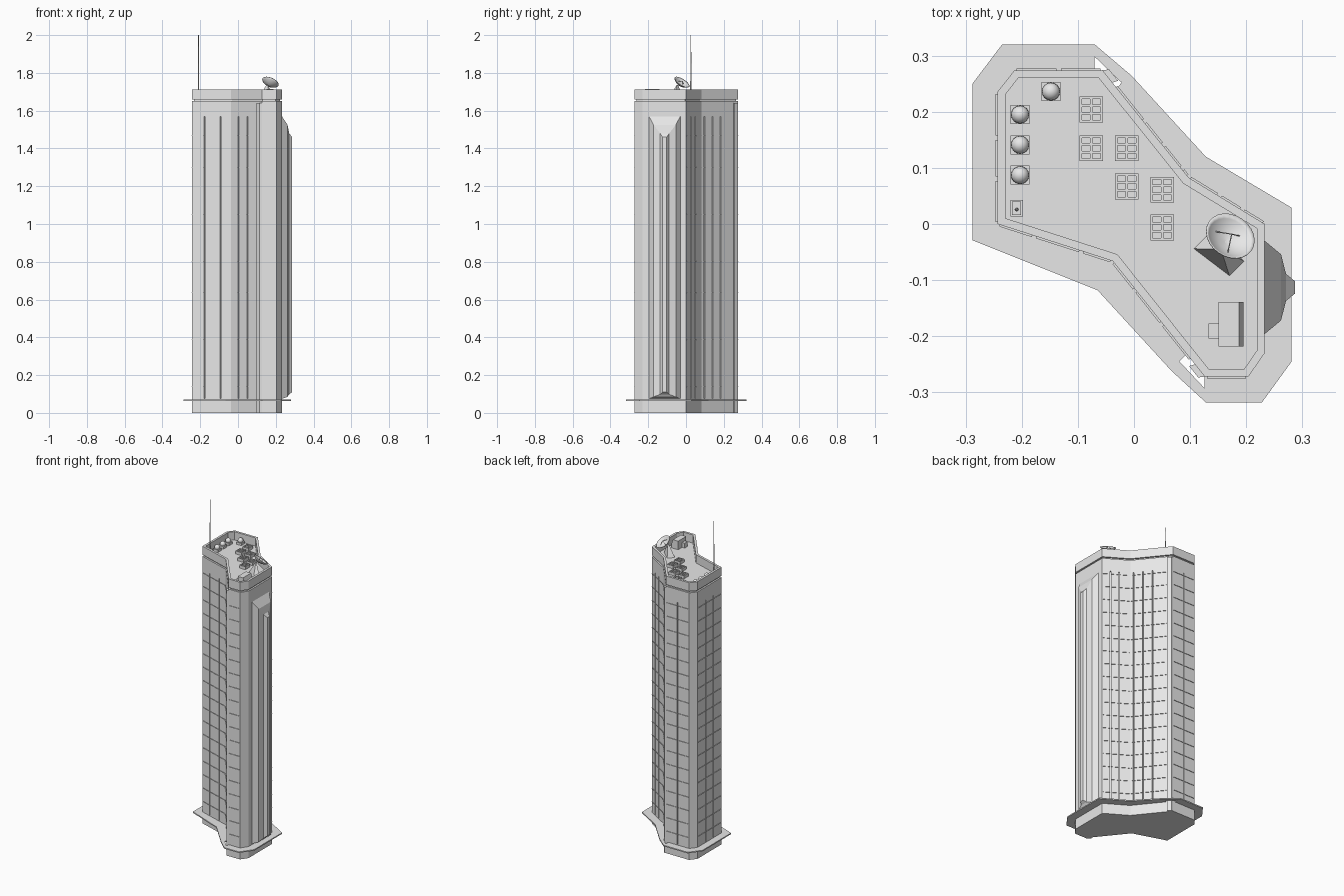
import bpy, bmesh, math
from mathutils import Vector, Matrix

if "Cube" in bpy.data.objects:
    bpy.data.objects.remove(bpy.data.objects["Cube"])

LIGHT = bpy.data.materials.new("pale concrete")
LIGHT.diffuse_color = (0.8, 0.8, 0.8, 1)
LIGHT.use_nodes = True
LIGHT.node_tree.nodes["Principled BSDF"].inputs["Base Color"].default_value = LIGHT.diffuse_color


def finish(name, bm):
    bmesh.ops.recalc_face_normals(bm, faces=bm.faces)
    me = bpy.data.meshes.new(name)
    bm.to_mesh(me)
    bm.free()
    ob = bpy.data.objects.new(name, me)
    bpy.context.collection.objects.link(ob)
    me.materials.append(LIGHT)
    return ob


def loft(bm, rings, caps=True, close=False):
    """Skin a list of equal-length point rings."""
    vs = [[bm.verts.new(p) for p in r] for r in rings]
    n = len(vs[0])
    pairs = list(zip(vs, vs[1:])) + ([(vs[-1], vs[0])] if close else [])
    for a, b in pairs:
        for i in range(n):
            j = (i + 1) % n
            bm.faces.new((a[i], a[j], b[j], b[i]))
    if caps and not close:
        bm.faces.new(vs[0][::-1])
        bm.faces.new(vs[-1])


def at(poly, z):
    return [(x, y, z) for x, y in poly]


def prism(name, poly, z0, z1):
    bm = bmesh.new()
    loft(bm, [at(poly, z0), at(poly, z1)])
    return finish(name, bm)


def inset(poly, d):
    out, n = [], len(poly)
    for i in range(n):
        p, a, b = Vector(poly[i]), Vector(poly[i - 1]), Vector(poly[(i + 1) % n])
        e, f = (p - a).normalized(), (b - p).normalized()
        n1, n2 = Vector((-e.y, e.x)), Vector((-f.y, f.x))
        q = p + (n1 + n2) * d / (1 + n1.dot(n2))
        out.append((q.x, q.y))
    return out


def add_box(bm, c, s, rot=0.0):
    m = Matrix.Translation(c) @ Matrix.Rotation(rot, 4, 'Z') @ Matrix.Diagonal((*s, 1))
    bmesh.ops.create_cube(bm, size=1, matrix=m)


def cut(target, cutter):
    cutter.hide_render = True
    cutter.hide_viewport = True
    mod = target.modifiers.new("opening", 'BOOLEAN')
    mod.operation, mod.object, mod.solver = 'DIFFERENCE', cutter, 'EXACT'


# Tower plan, counter-clockwise
PLAN = [(-0.243, 0.0), (-0.038, -0.066), (0.126, -0.272), (0.204, -0.272),
        (0.233, -0.23), (0.233, 0.0), (0.097, 0.083), (-0.056, 0.274),
        (-0.213, 0.274), (-0.243, 0.236)]
ROOF = 1.662
body = prism("tower_body", PLAN, 0, 1.65)
prism("shadow_gap", inset(PLAN, 0.010), 1.65, 1.66)
prism("roof_deck", inset(PLAN, 0.012), 1.655, ROOF)

# Parapet ring
bm = bmesh.new()
inner = inset(PLAN, 0.014)
loft(bm, [at(PLAN, 1.66), at(PLAN, 1.713), at(inner, 1.713), at(inner, 1.66)], close=True)
finish("parapet", bm)

# Street canopy with an opening beside each fin
CANOPY = [(-0.288, -0.029), (-0.065, -0.118), (0.067, -0.262), (0.128, -0.318),
          (0.228, -0.318), (0.281, -0.245), (0.281, 0.029), (0.128, 0.12),
          (-0.004, 0.264), (-0.07, 0.32), (-0.235, 0.32), (-0.288, 0.25)]
canopy = prism("canopy", CANOPY, 0.064, 0.071)
for i, hole in enumerate([
        [(-0.07, 0.298), (-0.07, 0.24), (-0.05, 0.22), (-0.022, 0.252)],
        [(0.081, -0.245), (0.126, -0.293), (0.126, -0.25), (0.105, -0.22)]]):
    cut(canopy, prism(f"canopy_cutter_{i}", hole, 0.03, 0.10))

# Corner fins along the two long diagonals
for name, a, b in (("front_fin", PLAN[2], PLAN[1]), ("back_fin", PLAN[7], PLAN[6])):
    a, b = Vector(a), Vector(b)
    d = (b - a).normalized()
    nrm = Vector((d.y, -d.x))
    if nrm.dot(a) < 0:
        nrm = -nrm
    pts = [a, a + d * 0.028, a + d * 0.032 + nrm * 0.01, a + d * 0.006 + nrm * 0.01]
    prism(name, [tuple(p) for p in pts], 0, 1.64)

# Facade: upright grooves cut in the walls, and thin floor ledges between them
# (edge, ledge start, ledge end, groove positions along the edge)
WALLS = ((0, 0.0, 1.0, (0.32, 0.73)), (1, 0.0, 0.86, (0.25, 0.54)),
         (2, 0.0, 1.0, ()), (5, 0.0, 1.0, (0.3, 0.6)),
         (6, 0.0, 0.86, (0.08, 0.30, 0.52)), (7, 0.0, 1.0, (0.5,)),
         (9, 0.0, 1.0, (0.35, 0.66)))
Z0, Z1, ROWS = 0.075, 1.57, 18
grooves, ledges = bmesh.new(), bmesh.new()
for e, start, end, posts in WALLS:
    p, q = Vector(PLAN[e]), Vector(PLAN[(e + 1) % len(PLAN)])
    ang = math.atan2(q.y - p.y, q.x - p.x)
    for t in posts:
        c = p.lerp(q, t)
        add_box(grooves, (c.x, c.y, (Z0 + Z1) / 2), (0.006, 0.016, Z1 - Z0), ang)
    stops = [start, *posts, end]
    for s, t in zip(stops, stops[1:]):
        c = p.lerp(q, (s + t) / 2)
        w = (q - p).length * (t - s) - 0.008
        for r in range(ROWS):
            z = Z1 - 0.02 - r * (Z1 - Z0) / ROWS
            add_box(ledges, (c.x, c.y, z), (w, 0.007, 0.001), ang)
cut(body, finish("groove_cutter", grooves))
finish("floor_ledges", ledges)

# Stepped side bay, its ends sloping back to the wall; (x, half width, low z, high z)
half = [(0.225, 0.083, 0.075, 1.575), (0.233, 0.083, 0.075, 1.57), (0.262, 0.059, 0.085, 1.525),
        (0.271, 0.024, 0.098, 1.48), (0.287, 0.011, 0.11, 1.46)]
bm = bmesh.new()
rings = []
for k in (2, 3):
    rings.append([(s[0], -0.113 + s[1], s[k]) for s in half]
                 + [(s[0], -0.113 - s[1], s[k]) for s in half[::-1]])
loft(bm, rings, caps=False)
for ring in (0, 1):
    vs = [v for v in bm.verts if (v.co.z > 1) == bool(ring)]
    for i in range(len(half) - 1):
        bm.faces.new((vs[i], vs[i + 1], vs[-2 - i], vs[-1 - i]))
finish("side_bay", bm)

# Domed roof vents
bm, bases = bmesh.new(), bmesh.new()
for x, y in ((-0.203, 0.195), (-0.203, 0.141), (-0.203, 0.087), (-0.148, 0.236)):
    add_box(bases, (x, y, ROOF + 0.007), (0.034, 0.034, 0.014))
    bmesh.ops.create_uvsphere(bm, u_segments=16, v_segments=10, radius=0.016,
                              matrix=Matrix.Translation((x, y, ROOF + 0.022)))
for f in bm.faces:
    f.smooth = True
finish("vent_domes", bm)
finish("vent_bases", bases)

# Roof cooling units: an open frame of bars over a low tray
bm = bmesh.new()
for x, y in ((-0.076, 0.204), (-0.076, 0.135), (-0.013, 0.135),
             (-0.013, 0.067), (0.05, 0.061), (0.05, -0.006)):
    add_box(bm, (x, y, ROOF + 0.006), (0.042, 0.046, 0.012))
    for i in (-1, 0, 1):
        add_box(bm, (x + i * 0.0188, y, ROOF + 0.015), (0.0044, 0.046, 0.006))
    for j in (-1.5, -0.5, 0.5, 1.5):
        add_box(bm, (x, y + j * 0.0139, ROOF + 0.0148), (0.042, 0.0044, 0.006))
finish("cooling_units", bm)

# Stair housing: sloped-back shed and small lobby
bm = bmesh.new()
side = [(0.151, ROOF), (0.195, ROOF), (0.195, 1.69), (0.187, 1.715), (0.151, 1.715)]
loft(bm, [[(x, y, z) for x, z in side] for y in (-0.218, -0.139)])
add_box(bm, (0.142, -0.191, ROOF + 0.015), (0.018, 0.027, 0.03))
finish("stair_housing", bm)

# Mast on a box with a raised lid
bm = bmesh.new()
add_box(bm, (-0.209, 0.028, ROOF + 0.012), (0.022, 0.03, 0.024))
add_box(bm, (-0.209, 0.028, ROOF + 0.026), (0.016, 0.024, 0.006))
for z0, z1, r0, r1 in ((ROOF, 1.85, 0.004, 0.003), (1.85, 2.0, 0.002, 0.0015)):
    bmesh.ops.create_cone(bm, cap_ends=True, segments=8, radius1=r0, radius2=r1, depth=z1 - z0,
                          matrix=Matrix.Translation((-0.209, 0.026, (z0 + z1) / 2)))
finish("mast", bm)

# Satellite dish: pyramid stand, tilted bowl and feed
bm = bmesh.new()
foot = [(0.107, -0.044), (0.17, -0.092), (0.196, -0.066), (0.138, -0.013)]
top = Vector((0.155, -0.045, 1.735))
loft(bm, [at(foot, ROOF), [top.lerp(Vector((x, y, top.z)), 0.12) for x, y in foot]])
finish("dish_stand", bm)

axis = Vector((0.35, 0.5, 0.8)).normalized()
tilt = Matrix.Translation((0.172, -0.021, 1.752)) @ axis.to_track_quat('Z', 'Y').to_matrix().to_4x4()
bm = bmesh.new()
R, N = 0.046, 24
prof = [(R * t, -0.022 * (1 - t * t)) for t in (0.05, 0.35, 0.65, 0.85, 1.0)]
prof += [(r, z - 0.002) for r, z in prof[::-1]]
loft(bm, [[tilt @ Vector((r * math.cos(2 * math.pi * k / N), r * math.sin(2 * math.pi * k / N), z))
           for k in range(N)] for r, z in prof])
for f in bm.faces:
    f.smooth = len(f.verts) == 4
finish("dish_bowl", bm)

bm = bmesh.new()
tip = Vector((0, 0, 0.006))
for k in range(3):
    a = 2 * math.pi * k / 3
    p = Vector((0.026 * math.cos(a), 0.026 * math.sin(a), -0.015))
    rod = Matrix.Translation((p + tip) / 2) @ (tip - p).to_track_quat('Z', 'Y').to_matrix().to_4x4()
    bmesh.ops.create_cone(bm, cap_ends=True, segments=6, radius1=0.001, radius2=0.001,
                          depth=(tip - p).length, matrix=tilt @ rod)
finish("dish_feed", bm)
